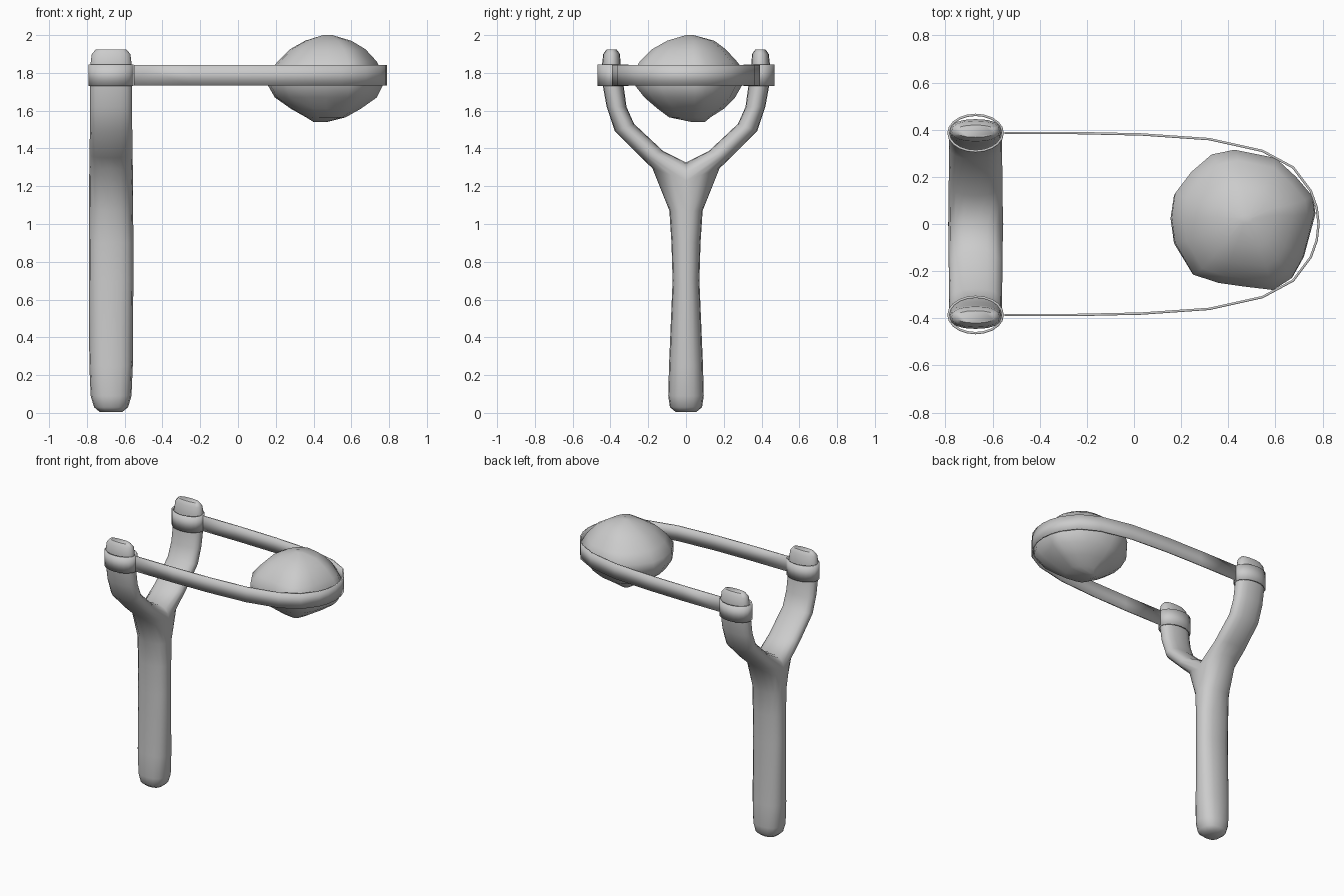
import bpy, bmesh, math

if "Cube" in bpy.data.objects:
    bpy.data.objects.remove(bpy.data.objects["Cube"])

CX = -0.672   # centre of the fork in x
N = 16        # points round the wood cross-section


def finish(bm, name, angle=40):
    bmesh.ops.recalc_face_normals(bm, faces=bm.faces)
    me = bpy.data.meshes.new(name)
    bm.to_mesh(me)
    bm.free()
    ob = bpy.data.objects.new(name, me)
    bpy.context.collection.objects.link(ob)
    bpy.ops.object.select_all(action='DESELECT')
    bpy.context.view_layer.objects.active = ob
    ob.select_set(True)
    bpy.ops.object.shade_smooth_by_angle(angle=math.radians(angle))
    return ob


def verts(bm, pts):
    return [bm.verts.new(p) for p in pts]


def bridge(bm, a, b, closed=True):
    n = len(a)
    for i in range(n if closed else n - 1):
        j = (i + 1) % n
        bm.faces.new((a[i], a[j], b[j], b[i]))


def rounded(k):
    # point k of a slightly squared oval
    t = 2 * math.pi * k / N
    f = lambda v: math.copysign(abs(v) ** 0.85, v) if abs(v) > 1e-6 else 0.0
    return f(math.cos(t)), f(math.sin(t))


# Wooden fork: half handle, crotch and one arm, mirrored across y
bm = bmesh.new()
H = N // 2
handle = [(0.005, 0.06, 0.055), (0.03, 0.09, 0.085), (0.09, 0.108, 0.094),
          (0.25, 0.115, 0.09), (0.7, 0.118, 0.071), (0.9, 0.118, 0.077),
          (1.07, 0.117, 0.088)]
prev = None
for z, rx, ry in handle:
    ring = verts(bm, [(CX + rx * rounded(k)[0], ry * rounded(k)[1], z) for k in range(H + 1)])
    if prev:
        bridge(bm, prev, ring, False)
    else:
        bm.faces.new(ring)
    prev = ring

# Crotch ring: outside bulges out, inside lies on the mirror plane
pts = []
for k in range(N):
    c, s = rounded(k)
    pts.append((CX + 0.116 * c, 0.178 * s if 0 < k < H else 0,
                1.23 + (0.065 * s if s > 0 else -0.095 * s)))
ring = verts(bm, pts)
bridge(bm, prev, ring[:H + 1], False)
prev = ring

# Arm rings: outer (y, z), inner (y, z), x radius
arm = [((0.235, 1.35), (0.12, 1.385), 0.114), ((0.376, 1.49), (0.275, 1.53), 0.112),
       ((0.42, 1.62), (0.315, 1.62), 0.112), ((0.44, 1.73), (0.33, 1.73), 0.112),
       ((0.445, 1.84), (0.345, 1.84), 0.11), ((0.438, 1.90), (0.35, 1.90), 0.102),
       ((0.42, 1.925), (0.368, 1.925), 0.08)]
for (oy, oz), (iy, iz), rx in arm:
    pts = []
    for k in range(N):
        c, s = rounded(k)
        pts.append((CX + rx * c, (oy + iy) / 2 + s * (oy - iy) / 2,
                    (oz + iz) / 2 + s * (oz - iz) / 2))
    ring = verts(bm, pts)
    bridge(bm, prev, ring)
    prev = ring
bm.faces.new(prev)
fork = finish(bm, "wooden_fork", 50)
m = fork.modifiers.new("mirror", 'MIRROR')
m.use_axis = (False, True, False)


# Elastic parts: flat strips given thickness
def strip(name, path, z0, z1, closed):
    bm = bmesh.new()
    a = verts(bm, [(x, y, z0) for x, y in path])
    b = verts(bm, [(x, y, z1) for x, y in path])
    bridge(bm, a, b, closed)
    ob = finish(bm, name)
    s = ob.modifiers.new("thickness", 'SOLIDIFY')
    s.thickness = 0.01
    s.offset = 0
    return ob


side = [(-0.55, 0.386), (-0.25, 0.386), (0.03, 0.38), (0.32, 0.36), (0.545, 0.31),
        (0.675, 0.24), (0.75, 0.14), (0.775, 0.07)]
strip("elastic_band", side + [(0.783, 0)] + [(x, -y) for x, y in reversed(side)],
      1.733, 1.842, False)
for label, sgn in (("left", 1), ("right", -1)):
    oval = [(CX + 0.115 * math.cos(t), sgn * 0.386 + 0.077 * math.sin(t))
            for t in (2 * math.pi * i / 20 for i in range(20))]
    strip("band_loop_" + label, oval, 1.73, 1.845, True)

# Stone: one irregular outline refitted to each level
outline = [(.145, .03), (.16, .13), (.23, .22), (.32, .295), (.42, .315), (.6, .28),
           (.69, .2), (.76, .12), (.77, .05), (.72, -.14), (.67, -.23), (.59, -.28),
           (.46, -.265), (.35, -.25), (.24, -.215), (.16, -.08)]
levels = [(1.54, .40, .47, .03, .10), (1.565, .36, .57, -.09, .13), (1.61, .28, .65, -.15, .20),
          (1.67, .195, .735, -.22, .26), (1.74, .155, .77, -.275, .30),
          (1.80, .16, .765, -.28, .315), (1.86, .21, .735, -.245, .27),
          (1.925, .275, .675, -.18, .21), (1.97, .355, .60, -.10, .15),
          (2.0, .45, .50, 0, .04)]
bm = bmesh.new()
prev = None
for z, x0, x1, y0, y1 in levels:
    ring = verts(bm, [(x0 + (x - .145) / .625 * (x1 - x0),
                       y0 + (y + .28) / .595 * (y1 - y0), z) for x, y in outline])
    if prev:
        bridge(bm, prev, ring)
    else:
        bm.faces.new(ring)
    prev = ring
bm.faces.new(prev)
finish(bm, "stone", 60)
